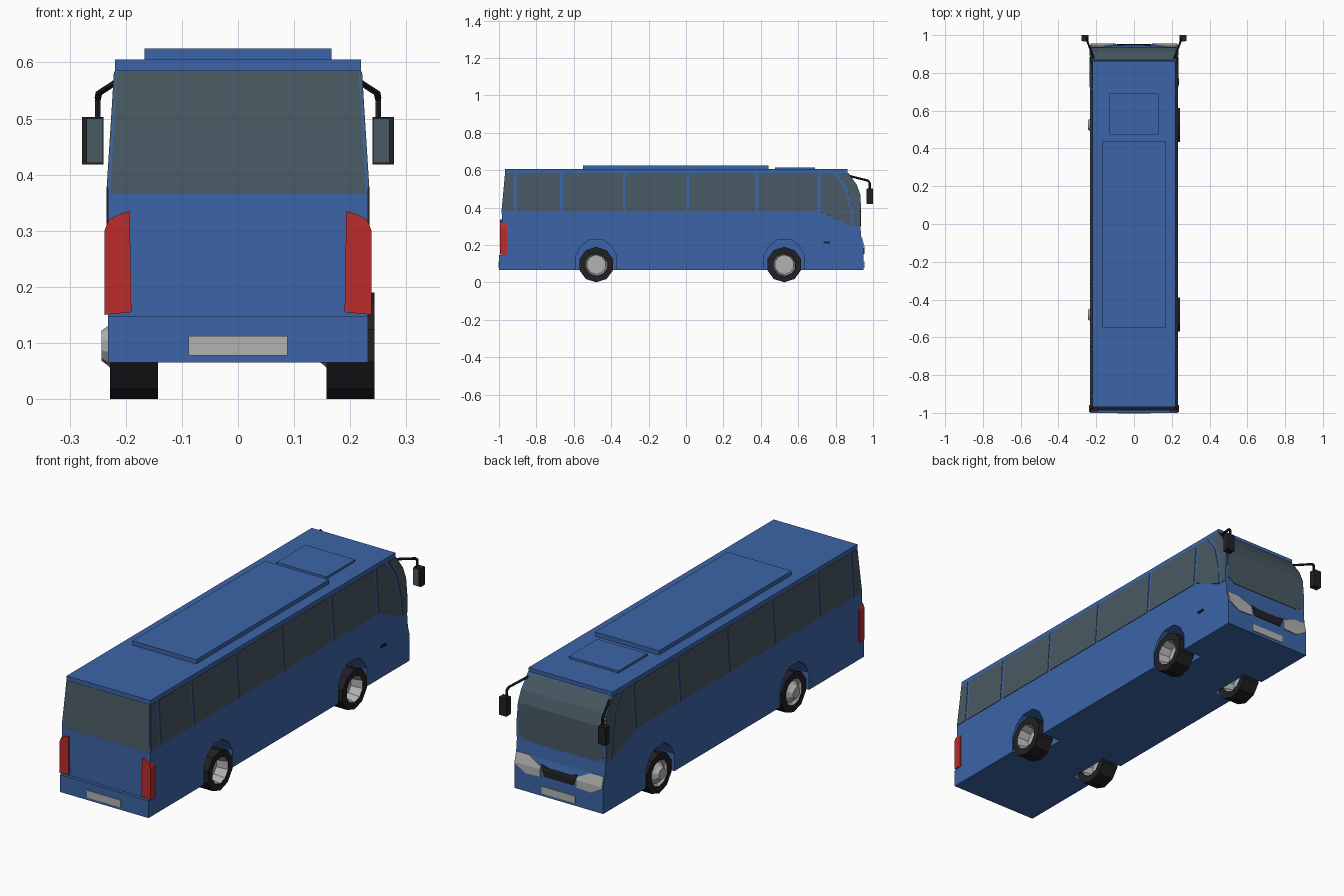
import bpy, bmesh, math
from mathutils import Vector

old = bpy.data.objects.get("Cube")
if old:
    bpy.data.objects.remove(old, do_unlink=True)


def material(name, rgb):
    m = bpy.data.materials.new(name)
    m.use_nodes = True
    m.diffuse_color = (*rgb, 1)
    m.node_tree.nodes["Principled BSDF"].inputs["Base Color"].default_value = (*rgb, 1)
    return m


BLUE = material("body_blue", (0.045, 0.13, 0.39))
GLASS = material("tinted_glass", (0.065, 0.1, 0.125))
RED = material("lamp_red", (0.5, 0.025, 0.025))
SILVER = material("silver", (0.45, 0.45, 0.45))
BLACK = material("rubber_black", (0.015, 0.014, 0.018))

# Body sections: height, back y, front y, half width
SECTIONS = [
    (0.065, -1.0, 0.95, 0.232),
    (0.147, -1.0, 0.95, 0.232),
    (0.147, -0.985, 0.95, 0.232),
    (0.19, -0.985, 0.95, 0.232),
    (0.235, -0.985, 0.938, 0.232),
    (0.29, -0.985, 0.933, 0.232),
    (0.37, -0.985, 0.933, 0.232),
    (0.465, -0.976, 0.931, 0.226),
    (0.52, -0.971, 0.911, 0.2225),
    (0.587, -0.965, 0.864, 0.2185),
]


def body_at(z, column):
    for a, b in zip(SECTIONS, SECTIONS[1:]):
        if a[0] <= z <= b[0] and b[0] > a[0]:
            t = (z - a[0]) / (b[0] - a[0])
            return a[column] + t * (b[column] - a[column])
    return SECTIONS[-1][column]


def finish(name, bm, *mats):
    bmesh.ops.recalc_face_normals(bm, faces=bm.faces)
    mesh = bpy.data.meshes.new(name)
    bm.to_mesh(mesh)
    bm.free()
    for m in mats:
        mesh.materials.append(m)
    ob = bpy.data.objects.new(name, mesh)
    bpy.context.collection.objects.link(ob)
    return ob


def box(name, lo, hi, mat):
    bm = bmesh.new()
    bmesh.ops.create_cube(bm, size=1)
    for v in bm.verts:
        v.co = [l + (c + 0.5) * (h - l) for c, l, h in zip(v.co, lo, hi)]
    return finish(name, bm, mat)


def prism(name, points, axis, lo, hi, mat):
    """Extrude an outline along x (points are y, z) or along y (points are x, z)."""
    bm = bmesh.new()
    place = (lambda a, z, d: (d, a, z)) if axis == "x" else (lambda a, z, d: (a, d, z))
    face = bm.faces.new([bm.verts.new(place(a, z, lo)) for a, z in points])
    out = bmesh.ops.extrude_face_region(bm, geom=[face])["geom"]
    for v in out:
        if isinstance(v, bmesh.types.BMVert):
            v.co["xy".index(axis)] = hi
    return finish(name, bm, mat)


def pane(name, points, side, mat, thick=0.004):
    """Drape a thin plate over a body side: left, right, nose or tail."""
    bm = bmesh.new()
    flank = side in ("left", "right")
    bm.faces.new([bm.verts.new((0, a, z) if flank else (a, 0, z)) for a, z in points])
    for s in SECTIONS:
        bmesh.ops.bisect_plane(bm, geom=bm.verts[:] + bm.edges[:] + bm.faces[:],
                               plane_co=(0, 0, s[0]), plane_no=(0, 0, 1))
    for v in bm.verts:
        if flank:
            v.co.x = (body_at(v.co.z, 3) + 0.0005) * (1 if side == "left" else -1)
        else:
            v.co.y = body_at(v.co.z, 2) + 0.0005 if side == "nose" else body_at(v.co.z, 1) - 0.0005
    ob = finish(name, bm, mat)
    mod = ob.modifiers.new("thickness", "SOLIDIFY")
    mod.thickness, mod.offset = thick, 0
    return ob


def rod(name, p, q, r, mat):
    bm = bmesh.new()
    d = Vector(q) - Vector(p)
    bmesh.ops.create_cone(bm, cap_ends=True, segments=6, radius1=r, radius2=r, depth=d.length)
    m = d.to_track_quat("Z", "Y").to_matrix()
    for v in bm.verts:
        v.co = m @ v.co + (Vector(p) + Vector(q)) / 2
    return finish(name, bm, mat)


# Body shell lofted through the sections
bm = bmesh.new()
rings = [[bm.verts.new(c) for c in ((-w, b, z), (w, b, z), (w, f, z), (-w, f, z))]
         for z, b, f, w in SECTIONS]
for lower, upper in zip(rings, rings[1:]):
    for i in range(4):
        j = (i + 1) % 4
        if (lower[i].co - upper[i].co).length + (lower[j].co - upper[j].co).length > 1e-6:
            bm.faces.new((lower[i], lower[j], upper[j], upper[i]))
bm.faces.new(rings[0])
bm.faces.new(rings[-1])
bmesh.ops.remove_doubles(bm, verts=bm.verts, dist=1e-5)
body = finish("body", bm, BLUE)

# Wheel wells
WHEEL_Y = (-0.48, 0.525)
ARCH = [(-0.107, 0), (-0.107, 0.145), (-0.08, 0.195), (-0.035, 0.228),
        (0.035, 0.228), (0.08, 0.195), (0.107, 0.145), (0.107, 0)]
for y in WHEEL_Y:
    for lo, hi in ((-0.3, -0.13), (0.13, 0.3)):
        cutter = prism("wheel_well_cutter", [(y + a, z) for a, z in ARCH], "x", lo, hi, BLUE)
        cutter.hide_render = cutter.hide_viewport = True
        cut = body.modifiers.new("wheel_well", "BOOLEAN")
        cut.operation, cut.solver, cut.object = "DIFFERENCE", "EXACT", cutter

# Roof
box("roof", (-0.219, -0.968, 0.585), (0.219, 0.864, 0.605), BLUE)
box("roof_unit", (-0.167, -0.55, 0.6), (0.167, 0.44, 0.625), BLUE)
box("roof_hatch", (-0.13, 0.475, 0.6), (0.13, 0.69, 0.615), BLUE)

# Side windows, the same on both flanks
TOP, SILL = 0.584, 0.376
BAYS = [(-0.906, -0.673), (-0.657, -0.336), (-0.324, 0.004),
        (0.016, 0.372), (0.388, 0.704)]
for side in ("left", "right"):
    for a, b in BAYS:
        pane("side_window_" + side, [(a, SILL), (b, SILL), (b, TOP), (a, TOP)], side, GLASS)
    pane("rear_quarter_window_" + side,
         [(-0.982, SILL), (-0.922, SILL), (-0.922, TOP), (-0.966, TOP)], side, GLASS)
    pane("cab_window_" + side,
         [(0.72, SILL), (0.885, 0.3), (0.878, 0.39), (0.845, 0.505), (0.795, 0.572),
          (0.785, TOP), (0.72, TOP)], side, GLASS)
    pane("windscreen_side_" + side,
         [(0.9, 0.3), (0.932, 0.3), (0.932, 0.37), (0.93, 0.465), (0.91, 0.52), (0.865, TOP),
          (0.81, TOP), (0.86, 0.505), (0.89, 0.39)], side, GLASS)

# Windscreen and rear window
pane("windscreen", [(-0.222, 0.32), (-0.185, 0.298), (0.185, 0.298), (0.222, 0.32),
                    (0.223, 0.465), (0.212, TOP), (-0.212, TOP), (-0.223, 0.465)], "nose", GLASS)
pane("rear_window", [(-0.228, 0.366), (0.228, 0.366), (0.215, TOP), (-0.215, TOP)], "tail", GLASS)

# Grille and number plates
pane("grille", [(-0.075, 0.16), (0.075, 0.16), (0.095, 0.212), (0.05, 0.203),
                (-0.05, 0.203), (-0.095, 0.212)], "nose", BLACK, 0.006)
for end in ("nose", "tail"):
    pane("number_plate_" + end, [(-0.088, 0.078), (0.088, 0.078), (0.088, 0.112),
                                 (-0.088, 0.112)], end, SILVER, 0.006)

# Lamps and mirrors, mirrored left and right
for s, side in ((1, "left"), (-1, "right")):
    pane("headlight_" + side,
         [(s * x, z) for x, z in ((0.228, 0.237), (0.165, 0.237), (0.095, 0.203),
                                  (0.095, 0.155), (0.17, 0.152), (0.228, 0.185))],
         "nose", SILVER, 0.008)
    prism("tail_lamp_" + side,
          [(s * x, z) for x, z in ((0.19, 0.155), (0.238, 0.15), (0.238, 0.3),
                                   (0.23, 0.32), (0.21, 0.33), (0.193, 0.335))],
          "y", -0.994, -0.957, RED)
    path = [(0.205, 0.855, 0.573), (0.248, 0.97, 0.545), (0.25, 0.982, 0.535), (0.25, 0.982, 0.49)]
    path = [(s * x, y, z) for x, y, z in path]
    for p, q in zip(path, path[1:]):
        rod("mirror_arm_" + side, p, q, 0.006, BLACK)
    xs = sorted((s * 0.24, s * 0.278))
    box("mirror_housing_" + side, (xs[0], 0.968, 0.418), (xs[1], 1.0, 0.503), BLACK)
    xs = sorted((s * 0.241, s * 0.27))
    box("mirror_glass_" + side, (xs[0], 0.965, 0.421), (xs[1], 0.969, 0.5), GLASS)

# Door handle
box("door_handle", (0.23, 0.735, 0.208), (0.238, 0.77, 0.218), BLACK)

# Wheels: hub cap on one face, deep dish on the other
PROFILE = [(0.03, 0), (0.03, 0.052), (0.085, 0.062), (0.085, 0.095), (0, 0.095),
           (0, 0.062), (0.01, 0.05), (-0.003, 0.036), (-0.015, 0.027), (-0.015, 0)]
for y in WHEEL_Y:
    for x, side in ((0.158, "left"), (-0.228, "right")):
        bm = bmesh.new()
        vs = [bm.verts.new((a, 0, r)) for a, r in PROFILE]
        es = [bm.edges.new(pair) for pair in zip(vs, vs[1:])]
        bmesh.ops.spin(bm, geom=vs + es, cent=(0, 0, 0), axis=(1, 0, 0),
                       angle=math.tau, steps=10)
        bmesh.ops.remove_doubles(bm, verts=bm.verts, dist=1e-4)
        for f in bm.faces:
            f.material_index = int(f.calc_center_median().yz.length > 0.062)
        wheel = finish("wheel_" + side, bm, SILVER, BLACK)
        wheel.location = (x, y, 0.095)
